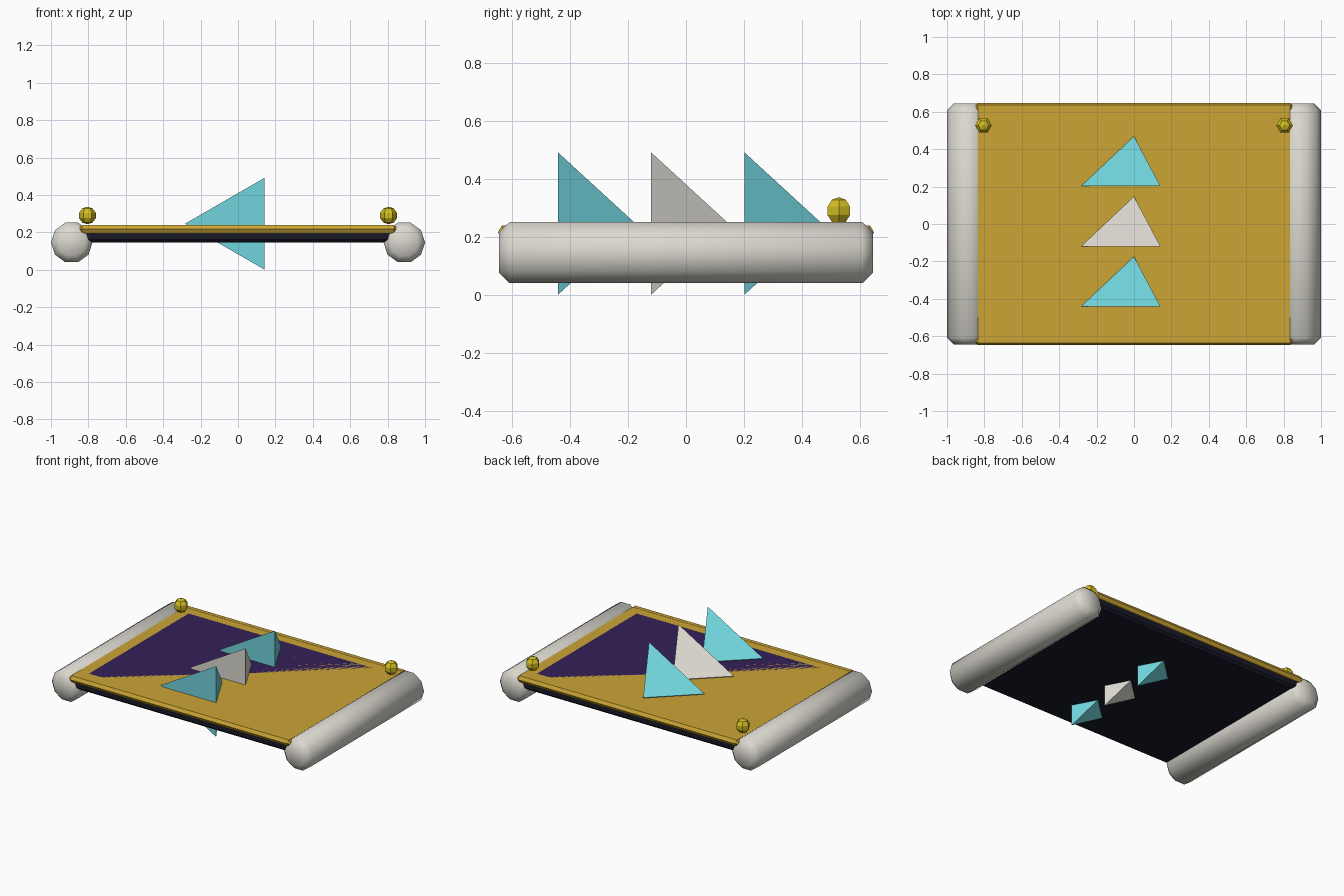
import bpy, bmesh, math
from mathutils import Matrix

if "Cube" in bpy.data.objects:
    bpy.data.objects.remove(bpy.data.objects["Cube"])


def material(name, r, g, b):
    lin = [((c / 255 + 0.055) / 1.055) ** 2.4 if c > 10 else c / 255 / 12.92 for c in (r, g, b)]
    m = bpy.data.materials.new(name)
    m.diffuse_color = (*lin, 1)
    m.use_nodes = True
    m.node_tree.nodes["Principled BSDF"].inputs["Base Color"].default_value = m.diffuse_color
    return m


IVORY = material("ivory", 219, 216, 207)
GOLD = material("gold", 203, 165, 52)
YELLOW = material("bright gold", 210, 190, 32)
PURPLE = material("deep purple", 52, 31, 88)
NAVY = material("dark navy", 25, 25, 42)
CYAN = material("cyan", 113, 212, 220)


def finish(name, bm, mat, smooth=None):
    bmesh.ops.recalc_face_normals(bm, faces=bm.faces)
    me = bpy.data.meshes.new(name)
    bm.to_mesh(me)
    bm.free()
    me.materials.append(mat)
    ob = bpy.data.objects.new(name, me)
    bpy.context.collection.objects.link(ob)
    if smooth:
        bpy.ops.object.select_all(action='DESELECT')
        ob.select_set(True)
        bpy.context.view_layer.objects.active = ob
        bpy.ops.object.shade_smooth_by_angle(angle=math.radians(smooth))
    return ob


def box(name, hx, hy, z0, z1, mat, bevel=0):
    bm = bmesh.new()
    bmesh.ops.create_cube(bm, size=2)
    for v in bm.verts:
        v.co = (v.co.x * hx, v.co.y * hy, z1 if v.co.z > 0 else z0)
    if bevel:
        bmesh.ops.bevel(bm, geom=bm.edges[:], offset=bevel, segments=1, affect='EDGES')
    return finish(name, bm, mat)


def rod(name, axis, center, half, r, sides, cut, mat, smooth=None):
    """Prism along x or y with chamfered ends; first corner points sideways."""
    bm = bmesh.new()
    rings = []
    for t, rad in ((-half, r - cut), (-half + cut, r), (half - cut, r), (half, r - cut)):
        ring = []
        for i in range(sides):
            a = 2 * math.pi * i / sides
            u, w = rad * math.cos(a), rad * math.sin(a)
            p = (t, u, w) if axis == 'x' else (u, t, w)
            ring.append(bm.verts.new([p[k] + center[k] for k in range(3)]))
        rings.append(ring)
    for a, b in zip(rings, rings[1:]):
        for i in range(sides):
            j = (i + 1) % sides
            bm.faces.new((a[i], a[j], b[j], b[i]))
    bm.faces.new(rings[0])
    bm.faces.new(rings[-1])
    return finish(name, bm, mat, smooth)


TOP = 0.238

# Flat bed: dark base, gold sheet and purple panel flush with its top
box("base_slab", 0.83, 0.625, 0.146, 0.228, NAVY, 0.015)
box("gold_sheet", 0.835, 0.63, 0.222, TOP, GOLD)
box("purple_panel", 0.76, 0.545, 0.229, TOP, PURPLE)

# Side rolls, end trims and knobs
for s, side in ((-1, "left"), (1, "right")):
    rod(f"{side}_roll", 'y', (s * 0.889, 0, 0.146), 0.645, 0.111, 10, 0.037, IVORY, 50)
    bm = bmesh.new()
    bmesh.ops.create_uvsphere(bm, u_segments=6, v_segments=5, radius=0.047,
                              matrix=Matrix.Translation((s * 0.805, 0.527, 0.29))
                              @ Matrix.Rotation(math.pi / 2, 4, 'Z'))
    finish(f"{side}_knob", bm, YELLOW)
for s, end in ((-1, "front"), (1, "back")):
    rod(f"{end}_trim", 'x', (0, s * 0.622, 0.2165), 0.845, 0.026, 6, 0.012, GOLD)

# Row of three-sided pyramids pointing to the back
for name, y, mat in (("front_arrow", -0.441, CYAN), ("middle_arrow", -0.12, IVORY),
                     ("back_arrow", 0.202, CYAN)):
    bm = bmesh.new()
    R, cz = 0.283, 0.246
    base = [bm.verts.new((-R * math.cos(a), y, cz + R * math.sin(a)))
            for a in (0, 2 * math.pi / 3, 4 * math.pi / 3)]
    tip = bm.verts.new((0, y + 0.267, cz))
    bm.faces.new(base)
    for i in range(3):
        bm.faces.new((base[i], base[(i + 1) % 3], tip))
    finish(name, bm, mat)
